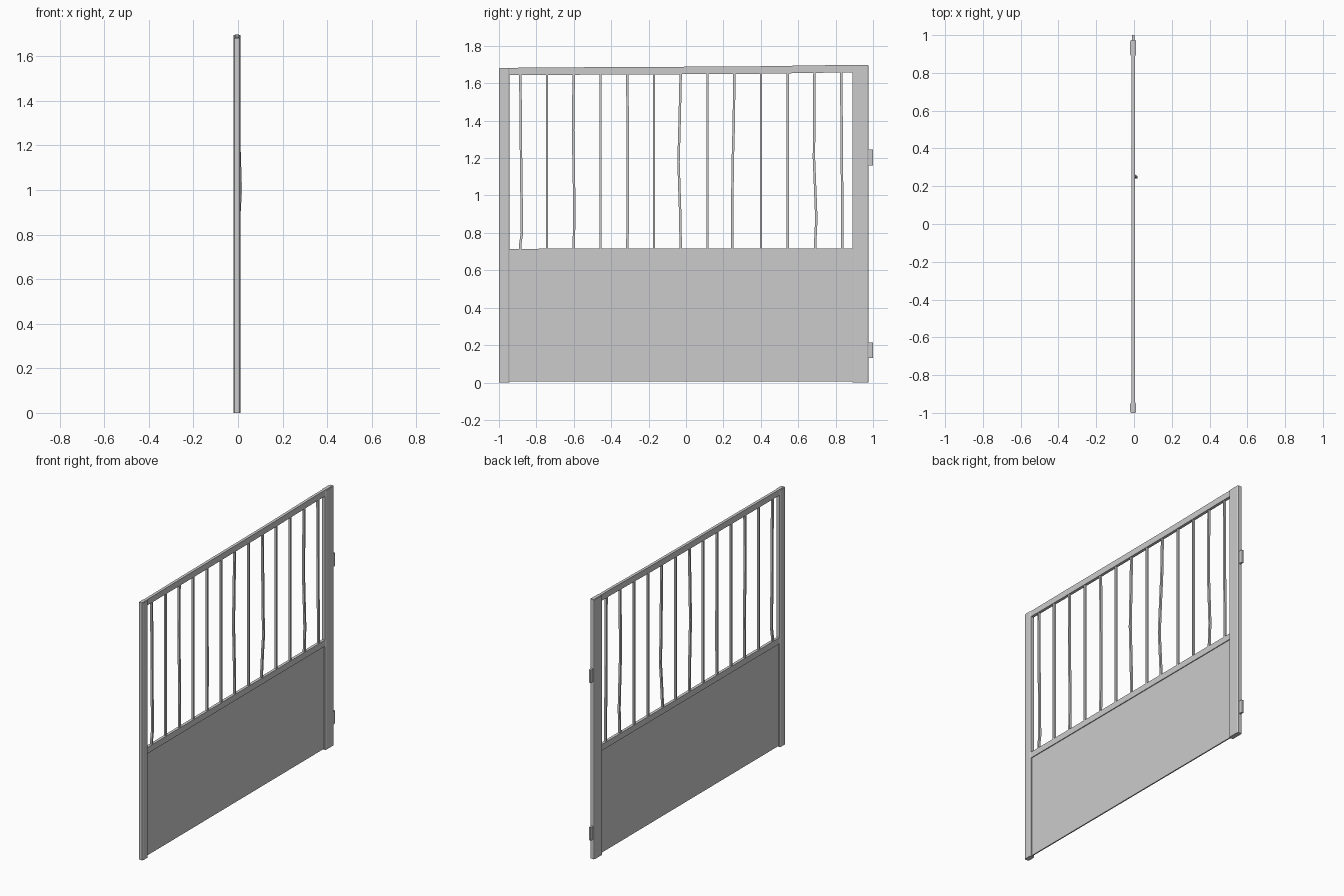
import bpy
import bmesh
from mathutils import Vector

old = bpy.data.objects.get("Cube")
if old:
    bpy.data.objects.remove(old)

steel = bpy.data.materials.new("grey steel")
steel.use_nodes = True
GREY = (0.6, 0.6, 0.6, 1)
steel.diffuse_color = GREY
steel.node_tree.nodes["Principled BSDF"].inputs["Base Color"].default_value = GREY

CENTRE_X = -0.0045


def finish(name, bm):
    bmesh.ops.recalc_face_normals(bm, faces=bm.faces)
    mesh = bpy.data.meshes.new(name)
    bm.to_mesh(mesh)
    bm.free()
    mesh.materials.append(steel)
    obj = bpy.data.objects.new(name, mesh)
    bpy.context.collection.objects.link(obj)
    return obj


def sweep(name, rings):
    """Join equal rings of points into a capped solid."""
    bm = bmesh.new()
    loops = [[bm.verts.new(p) for p in ring] for ring in rings]
    for a, b in zip(loops, loops[1:]):
        for i in range(len(a)):
            j = (i + 1) % len(a)
            bm.faces.new((a[i], a[j], b[j], b[i]))
    bm.faces.new(loops[0])
    bm.faces.new(loops[-1])
    return finish(name, bm)


def post(name, y0, y1, z0, z1, half, cut):
    """Upright with chamfered corners."""
    outline = [(-half, y0 + cut), (-half + cut / 2, y0), (half - cut / 2, y0), (half, y0 + cut),
               (half, y1 - cut), (half - cut / 2, y1), (-half + cut / 2, y1), (-half, y1 - cut)]
    return sweep(name, [[(CENTRE_X + x, y, z) for x, y in outline] for z in (z0, z1)])


def rail(name, stations, half):
    """Horizontal member through (y, bottom, top) stations."""
    return sweep(name, [[(CENTRE_X - half, y, lo), (CENTRE_X + half, y, lo),
                         (CENTRE_X + half, y, hi), (CENTRE_X - half, y, hi)]
                        for y, lo, hi in stations])


# Frame posts
post("latch_post", -1.0, -0.945, 0, 1.68, 0.0155, 0.008)
post("hinge_post", 0.89, 0.975, 0, 1.695, 0.0155, 0.008)

# Slightly sagging top rail, middle rail and lower sheet
rail("top_rail", [(-0.998, 1.645, 1.682), (-0.66, 1.645, 1.685), (0.34, 1.65, 1.69),
                  (0.79, 1.657, 1.697), (0.973, 1.657, 1.697)], 0.0095)
rail("middle_rail", [(-0.95, 0.675, 0.715), (0.9, 0.677, 0.717)], 0.0095)
rail("lower_panel", [(-0.95, 0.006, 0.68), (0.9, 0.006, 0.68)], 0.004)

# Hinges on the outer edge
for name, z in (("lower_hinge", 0.13), ("upper_hinge", 1.16)):
    post(name, 0.97, 1.0, z, z + 0.085, 0.007, 0.003)

# Upright bars, some bent: index -> (height, sideways, outward) offsets
bends = {
    0: [(1.2, 0.004, 0), (0.8, 0.009, 0), (0.74, 0.0, 0)],
    2: [(1.35, -0.004, 0), (0.95, 0.003, 0)],
    4: [(1.4, 0.002, 0), (0.9, 0.003, 0)],
    6: [(1.4, -0.006, 0), (1.18, -0.012, 0), (0.9, -0.003, 0)],
    8: [(1.4, -0.002, 0.004), (1.18, -0.008, 0.01), (1.0, -0.01, 0.016),
        (0.9, -0.011, 0.01)],
    11: [(1.2, -0.003, 0), (1.0, 0.005, 0), (0.87, 0.01, 0), (0.8, 0.006, 0)],
    12: [(1.2, 0.003, 0), (0.9, 0.006, 0)],
}
feet = {8: -0.011, 12: 0.006, 11: 0.003}
R = 0.0065
for i in range(13):
    y = -0.886 + i * 0.143
    path = [Vector((CENTRE_X, y, 1.67))]
    path += [Vector((CENTRE_X + dx, y + dy, z)) for z, dy, dx in bends.get(i, [])]
    path.append(Vector((CENTRE_X, y + feet.get(i, 0), 0.7)))
    square = [(-R, -R), (R, -R), (R, R), (-R, R)]
    sweep("bar_%d" % (i + 1), [[p + Vector((a, b, 0)) for a, b in square] for p in path])
